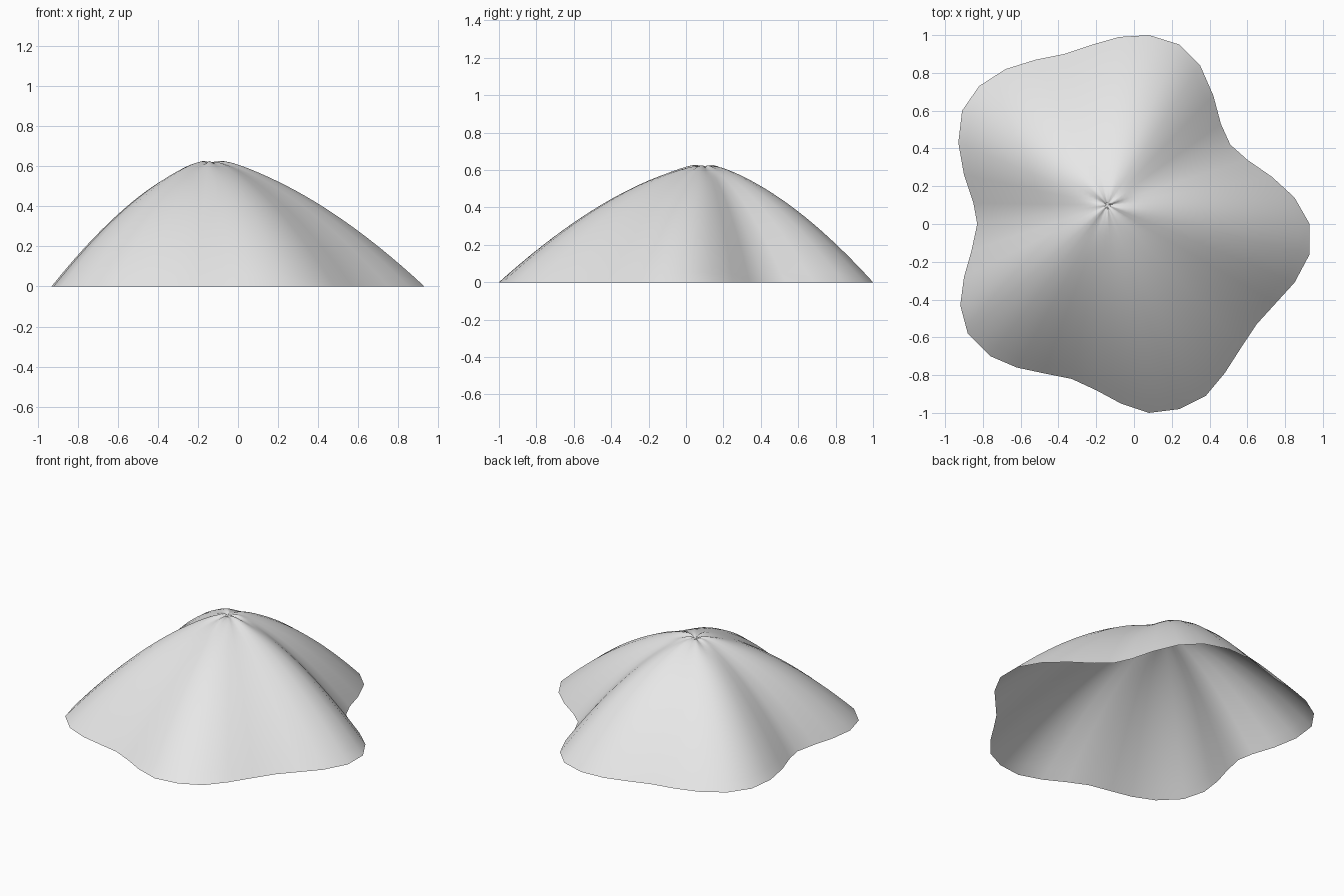
import bpy
import bmesh
import math
from mathutils import Vector

cube = bpy.data.objects.get("Cube")
if cube:
    bpy.data.objects.remove(cube, do_unlink=True)

PEAK = Vector((-0.14, 0.1))
HEIGHT = 0.62
RINGS = 24

# Wavy foot of the hill, counter-clockwise
FOOT = [
    (.93, -.16), (.93, 0), (.85, .14), (.73, .25), (.6, .34), (.51, .42),
    (.46, .53), (.42, .68), (.35, .84), (.24, .95), (.08, 1), (-.08, .99),
    (-.22, .95), (-.37, .9), (-.52, .87), (-.68, .82), (-.82, .73),
    (-.91, .6), (-.93, .43), (-.9, .26), (-.85, .11), (-.83, 0),
    (-.86, -.14), (-.9, -.28), (-.92, -.43), (-.88, -.58), (-.76, -.7),
    (-.62, -.76), (-.48, -.79), (-.33, -.82), (-.2, -.88), (-.07, -.95),
    (.08, -1), (.24, -.98), (.38, -.91), (.48, -.79), (.57, -.65),
    (.65, -.53), (.75, -.42), (.85, -.31),
]


def slope_height(t, turn):
    """Height at fraction t from peak to foot, with creases near the peak."""
    base = HEIGHT * (1 - t ** 1.6)
    crest = (t / 0.08) * math.exp(1 - t / 0.08)
    ripple = 0.6 * math.cos(8 * turn) + 0.4 * math.cos(5 * turn + 1)
    fade = 1 - t
    return base + fade * (0.008 * crest + 0.009 * crest * ripple) - 0.012 * math.exp(-t / 0.03)


def make_material(name, colour):
    mat = bpy.data.materials.new(name)
    mat.use_nodes = True
    mat.diffuse_color = colour
    mat.node_tree.nodes["Principled BSDF"].inputs["Base Color"].default_value = colour
    return mat


# Hill surface: rings shrinking from the foot towards the peak, open underneath
bm = bmesh.new()
count = len(FOOT)
top = bm.verts.new((PEAK.x, PEAK.y, slope_height(0, 0)))
rings = []
for i in range(1, RINGS + 1):
    t = (i / RINGS) ** 1.3
    ring = []
    for k, point in enumerate(FOOT):
        spot = PEAK.lerp(Vector(point), t)
        z = slope_height(t, math.tau * k / count)
        ring.append(bm.verts.new((spot.x, spot.y, max(z, 0))))
    rings.append(ring)

for k in range(count):
    n = (k + 1) % count
    bm.faces.new((top, rings[0][k], rings[0][n]))
    for inner, outer in zip(rings, rings[1:]):
        bm.faces.new((inner[k], outer[k], outer[n], inner[n]))

for face in bm.faces:
    face.smooth = True

mesh = bpy.data.meshes.new("hill")
bm.to_mesh(mesh)
bm.free()
mesh.materials.append(make_material("light grey", (0.8, 0.8, 0.8, 1)))
hill = bpy.data.objects.new("hill", mesh)
bpy.context.collection.objects.link(hill)
